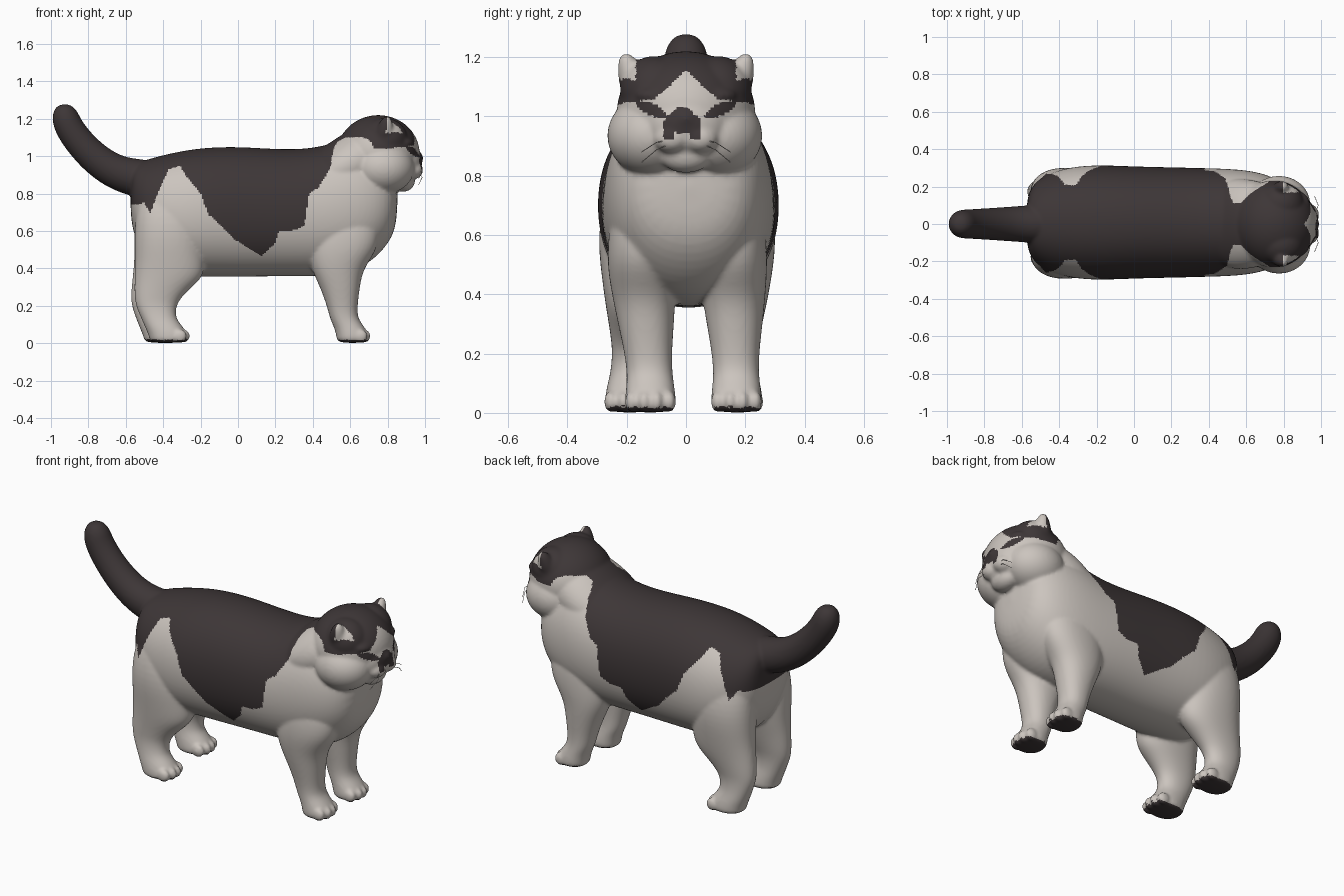
import bpy, bmesh, math
from mathutils import Vector, Matrix

if "Cube" in bpy.data.objects:
    bpy.data.objects.remove(bpy.data.objects["Cube"])

X, Y, Z = Vector((1, 0, 0)), Vector((0, 1, 0)), Vector((0, 0, 1))


def material(name, rgb):
    m = bpy.data.materials.new(name)
    m.diffuse_color = (*rgb, 1)
    m.use_nodes = True
    m.node_tree.nodes["Principled BSDF"].inputs["Base Color"].default_value = m.diffuse_color
    return m


LIGHT = material("cream fur", (0.60, 0.555, 0.515))
DARK = material("dark brown fur", (0.047, 0.037, 0.038))


def interp(pts, x):
    if x <= pts[0][0]:
        return pts[0][1]
    for (a, p), (b, q) in zip(pts, pts[1:]):
        if x <= b:
            return p + (q - p) * (x - a) / (b - a)
    return pts[-1][1]


def loft(bm, rings, power=2.0, n=24):
    """Closed skin through rings of (centre, u axis, v axis, u radius, v radius)."""
    loops = []
    for c, u, v, ru, rv in rings:
        loop = []
        for i in range(n):
            a = 2 * math.pi * i / n
            cu, sv = math.cos(a), math.sin(a)
            cu = math.copysign(abs(cu) ** (2 / power), cu)
            sv = math.copysign(abs(sv) ** (2 / power), sv)
            loop.append(bm.verts.new(Vector(c) + u * ru * cu + v * rv * sv))
        loops.append(loop)
    for a, b in zip(loops, loops[1:]):
        for i in range(n):
            j = (i + 1) % n
            bm.faces.new((a[i], a[j], b[j], b[i]))
    bm.faces.new(loops[0][::-1])
    bm.faces.new(loops[-1])


def blob(bm, centre, radii):
    m = Matrix.Translation(centre) @ Matrix.Diagonal((*radii, 1))
    bmesh.ops.create_uvsphere(bm, u_segments=24, v_segments=16, radius=1.01, matrix=m)


def fuse(name, bm, voxel, smooth, is_dark):
    """Merge overlapping shells into one smooth skin, then colour faces by rule."""
    bmesh.ops.recalc_face_normals(bm, faces=bm.faces)
    me = bpy.data.meshes.new(name)
    bm.to_mesh(me)
    bm.free()
    ob = bpy.data.objects.new(name, me)
    bpy.context.collection.objects.link(ob)
    ob.modifiers.new("round", 'SUBSURF').levels = 2
    r = ob.modifiers.new("merge", 'REMESH')
    r.mode, r.voxel_size = 'VOXEL', voxel
    s = ob.modifiers.new("soften", 'SMOOTH')
    s.factor, s.iterations = 0.5, smooth
    dg = bpy.context.evaluated_depsgraph_get()
    new = bpy.data.meshes.new_from_object(ob.evaluated_get(dg))
    ob.modifiers.clear()
    ob.data = new
    new.name = name
    new.materials.clear()
    new.materials.append(LIGHT)
    new.materials.append(DARK)
    for p in new.polygons:
        p.use_smooth = True
        p.material_index = int(is_dark(p.center, p.normal))
    return ob


# --- torso and neck ---
cat = bmesh.new()
torso = [(-.576, .80, .10, .11), (-.556, .76, .19, .20), (-.48, .71, .26, .277),
         (-.35, .687, .298, .334), (-.2, .70, .312, .348), (0, .703, .302, .352),
         (.2, .697, .298, .342), (.4, .697, .293, .343), (.55, .725, .288, .362),
         (.68, .745, .27, .338), (.79, .755, .225, .25), (.855, .765, .135, .14)]
loft(cat, [((x, .008, z), Y, Z, w, h) for x, z, w, h in torso], power=2.15)
neck_up = Vector((.9, 0, .43)).normalized().cross(Y)
loft(cat, [((x, 0, z), Y, neck_up, w, h) for x, z, w, h in
           ((.40, .86, .19, .14), (.52, .91, .25, .15), (.64, .975, .24, .172),
            (.76, 1.02, .20, .16))])

# --- legs; rows: height, x centre, x radius, y radius ---
front = [(0, .612, .082, .078), (.03, .615, .088, .088), (.08, .60, .084, .083),
         (.13, .565, .074, .077), (.2, .557, .082, .08), (.3, .545, .107, .095),
         (.4, .53, .14, .108), (.5, .56, .19, .118), (.62, .57, .19, .112),
         (.74, .57, .15, .08), (.82, .57, .09, .04)]
hind = [(0, -.385, .098, .08), (.03, -.378, .105, .086), (.08, -.40, .105, .08),
        (.13, -.435, .091, .068), (.2, -.447, .108, .066), (.25, -.432, .128, .075),
        (.3, -.405, .155, .086), (.36, -.37, .187, .101), (.45, -.365, .187, .12),
        (.6, -.37, .187, .142), (.75, -.38, .16, .11), (.86, -.38, .10, .05)]


def leg(rows, paw_y, top_y, shift):
    def cy(z):
        return interp([(.1, paw_y), (.5, top_y)], z)

    def cx(z):
        return interp([(.1, shift), (.5, 0)], z)
    loft(cat, [((x + cx(z), cy(z), z), X, Y, rx, ry) for z, x, rx, ry in rows], power=2.2)
    tip = rows[1][1] + rows[1][2] + shift
    for k, back in ((-1.5, .028), (-.5, .012), (.5, .012), (1.5, .028)):
        blob(cat, (tip - back - .02, paw_y + k * .042, .038), (.038, .023, .036))


leg(front, -.12, -.15, 0)
leg(front, .17, .158, 0)
leg(hind, -.19, -.16, .01)
leg(hind, .175, .168, -.02)

# --- tail rows: x, z, radius ---
tail = [(-.40, .86, .10), (-.52, .88, .105), (-.62, .90, .096), (-.71, .945, .09),
        (-.795, 1.015, .084), (-.865, 1.095, .08), (-.91, 1.165, .078),
        (-.925, 1.215, .073), (-.932, 1.255, .055), (-.934, 1.278, .025)]
rings = []
for i, (x, z, r) in enumerate(tail):
    a, b = tail[max(i - 1, 0)], tail[min(i + 1, len(tail) - 1)]
    d = Vector((b[0] - a[0], 0, b[1] - a[1])).normalized()
    rings.append(((x, 0, z), Y, d.cross(Y), r, r))
loft(cat, rings)

# --- head: skull, face, nose, chin, cheeks, muzzle, brows and ears ---
blob(cat, (.75, 0, 1.015), (.222, .235, .203))
blob(cat, (.895, 0, .97), (.09, .14, .11))
blob(cat, (.965, 0, .99), (.026, .036, .03))
blob(cat, (.885, 0, .87), (.062, .09, .06))
for s in (-1, 1):
    blob(cat, (.775, s * .11 - .004, .935), (.168, .152, .138))
    blob(cat, (.93, s * .048, .925), (.06, .062, .05))
    blob(cat, (.875, s * .105, 1.07), (.065, .07, .035))
    blob(cat, (.785, s * .105, 1.085), (.125, .118, .118))
    base, tip = Vector((.775, s * .165, 1.09)), Vector((.80, s * .210, 1.212))
    d = (tip - base).normalized()
    u = X - d * d.dot(X)
    u.normalize()
    v = d.cross(u)
    loft(cat, [(base.lerp(tip, t), u, v, r, r) for t, r in
               ((0, .055), (.4, .05), (.8, .032), (1, .014))], n=16)

# lower edges of the dark saddle (body) and dark cap (head)
SADDLE = [(-.57, .74), (-.50, .75), (-.47, .69), (-.43, .80), (-.37, .93), (-.31, .95),
          (-.275, .89), (-.2, .80), (-.16, .69), (-.08, .62), (-.02, .555), (.07, .50),
          (.125, .465), (.195, .53), (.22, .60), (.29, .60), (.355, .63), (.38, .80),
          (.43, .83), (.49, .93), (.515, 1.05), (.56, 1.12)]
CAP = [(.56, 1.10), (.66, 1.10), (.70, 1.09), (.73, 1.04), (.86, 1.045), (1.0, 1.065)]


def is_dark(c, n):
    ay = abs(c.y)
    if c.z < .03 and n.z < -.55:                                 # paw pads
        return True
    if .45 < c.x < .75 and ay < .11 and c.z > .95 and n.z > 0:   # nape stripe
        return True
    if c.x < .56:                                                # saddle and tail
        return c.z > interp(SADDLE, c.x)
    if c.x > .76 and ay > .17 and c.z > 1.125 and n.x > .1:      # pale inner ears
        return False
    ny = abs(c.y + .012)
    if c.x > .9 and .925 < c.z < 1.03 and ny < min(.064, .015 + (1.03 - c.z) * 1.1):
        return not (c.z < .945 and ny < .025)                    # nose patch
    u = ay - .115
    w = c.z - 1.022 - .4 * u
    if c.x > .78 and (u / .052) ** 2 + (w / .022) ** 2 < 1:      # narrow eyes
        return True
    if c.x > .8 and ay < (1.155 - c.z) * 1.1:                    # forehead blaze
        return False
    return c.z > interp(CAP, c.x)


fuse("cat_body", cat, .009, 6, is_dark)

# --- whiskers ---
for s, side in ((-1, "right"), (1, "left")):
    cu = bpy.data.curves.new("whiskers_" + side, 'CURVE')
    cu.dimensions = '3D'
    cu.bevel_depth, cu.bevel_resolution = .0015, 1
    for k in range(2):
        sp = cu.splines.new('POLY')
        pts = [(.97, .06, .92 - k * .015), (.985, .10, .912 - k * .025),
               (.965, .15, .88 - k * .035)]
        sp.points.add(2)
        for p, (x, y, z) in zip(sp.points, pts):
            p.co = (x, s * y, z, 1)
    cu.materials.append(LIGHT)
    bpy.context.collection.objects.link(bpy.data.objects.new("whiskers_" + side, cu))
